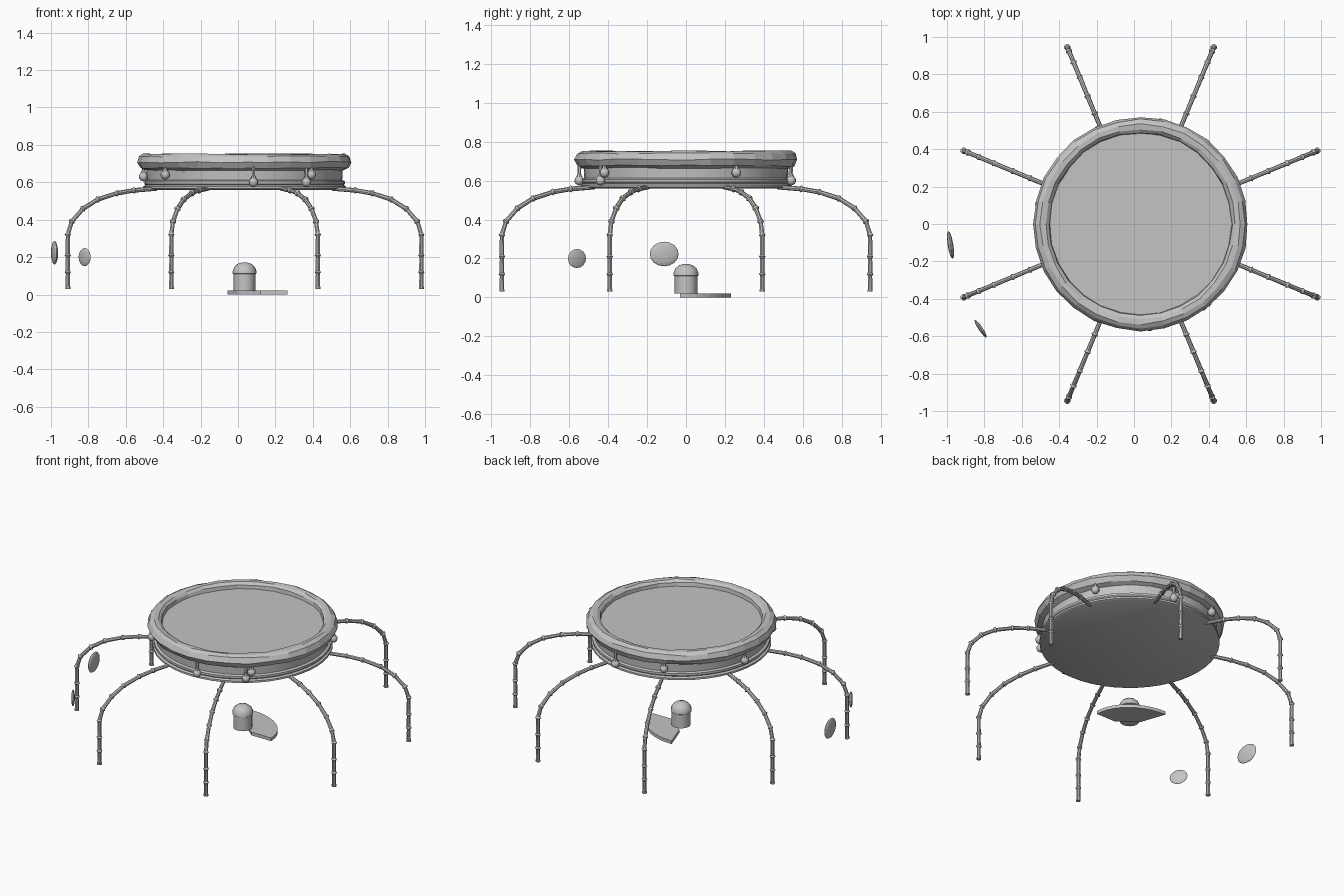
import bpy, bmesh, math, random
from mathutils import Matrix, Vector

random.seed(4)
cube = bpy.data.objects.get("Cube")
if cube:
    bpy.data.objects.remove(cube)

CX = 0.035  # centre of the platform along x

grey = bpy.data.materials.new("plain_grey")
grey.use_nodes = True
grey.diffuse_color = (0.55, 0.55, 0.55, 1)
grey.node_tree.nodes["Principled BSDF"].inputs["Base Color"].default_value = (0.55, 0.55, 0.55, 1)


def finish(name, bm, smooth=False):
    bmesh.ops.recalc_face_normals(bm, faces=bm.faces)
    mesh = bpy.data.meshes.new(name)
    bm.to_mesh(mesh)
    bm.free()
    mesh.materials.append(grey)
    obj = bpy.data.objects.new(name, mesh)
    bpy.context.collection.objects.link(obj)
    if smooth:
        bpy.ops.object.select_all(action="DESELECT")
        obj.select_set(True)
        bpy.context.view_layer.objects.active = obj
        bpy.ops.object.shade_smooth_by_angle(angle=math.radians(40))
    return obj


def lathe(profile, sides, closed=False, wobble=0.0):
    """Turn an (r, z) profile; open profiles are capped at both ends."""
    bm = bmesh.new()
    rings = []
    for r, z in profile:
        ring = []
        for i in range(sides):
            a = math.tau * i / sides
            rr = r + random.uniform(-wobble, wobble)
            zz = z + random.uniform(-wobble, wobble)
            ring.append(bm.verts.new((rr * math.cos(a), rr * math.sin(a), zz)))
        rings.append(ring)
    pairs = list(zip(rings, rings[1:]))
    if closed:
        pairs.append((rings[-1], rings[0]))
    else:
        bm.faces.new(rings[0])
        bm.faces.new(rings[-1])
    for lo, hi in pairs:
        for i in range(sides):
            j = (i + 1) % sides
            bm.faces.new((lo[i], lo[j], hi[j], hi[i]))
    return bm


# Round platform: ridged base, drum wall and sunken floor
body = lathe([(0.53, 0.56), (0.542, 0.566), (0.542, 0.578), (0.53, 0.585),
              (0.536, 0.592), (0.536, 0.606), (0.522, 0.612), (0.526, 0.68),
              (0.50, 0.712)], 48)
finish("platform_body", body, True).location.x = CX

# Uneven padded rim around the top
rim = lathe([(0.528, 0.664), (0.557, 0.676), (0.573, 0.708), (0.56, 0.738),
             (0.535, 0.752), (0.508, 0.749), (0.49, 0.735), (0.485, 0.70)],
            28, closed=True, wobble=0.004)
finish("padded_rim", rim).location.x = CX


# Jointed bamboo legs
def tube(bm, a, b, r1, r2, sides=8):
    a, b = Vector(a), Vector(b)
    d = b - a
    m = Matrix.Translation((a + b) / 2) @ d.to_track_quat("Z", "Y").to_matrix().to_4x4()
    bmesh.ops.create_cone(bm, cap_ends=True, segments=sides, radius1=r1,
                          radius2=r2, depth=d.length, matrix=m)


LEG = [(1.023, 0.03), (1.023, 0.12), (1.023, 0.21), (1.023, 0.32), (1.0, 0.39),
       (0.936, 0.458), (0.85, 0.508), (0.74, 0.541), (0.64, 0.557), (0.51, 0.566)]
for k in range(8):
    bm = bmesh.new()
    points = [Vector((r, 0, z)) for r, z in LEG]
    for n, (p, q) in enumerate(zip(points, points[1:])):
        tube(bm, p, q, 0.0125, 0.0115)
        if n:
            d = (q - points[n - 1]).normalized() * 0.009
            tube(bm, p - d, p, 0.012, 0.018)
            tube(bm, p, p + d, 0.018, 0.012)
    tube(bm, points[0], points[0] + Vector((0, 0, 0.012)), 0.0145, 0.0145)
    leg = finish(f"bamboo_leg_{k + 1}", bm, True)
    leg.location.x = CX
    leg.rotation_euler.z = math.radians(22.5 + 45 * k)

# Hanging lanterns: angle around the platform and height of the bulb
LANTERNS = [(-85, 0.60), (-53, 0.60), (-49.5, 0.64), (28, 0.64),
            (79, 0.60), (114, 0.64), (169, 0.63), (219.5, 0.64)]
for k, (angle, z) in enumerate(LANTERNS):
    bm = bmesh.new()
    bmesh.ops.create_uvsphere(bm, u_segments=10, v_segments=8, radius=0.025,
                              matrix=Matrix.Translation((0.55, 0, z)))
    tube(bm, (0.55, 0, z + 0.018), (0.55, 0, z + 0.036), 0.017, 0.008)
    tube(bm, (0.55, 0, z + 0.03), (0.548, 0, 0.695), 0.008, 0.011, 6)
    lantern = finish(f"hanging_lantern_{k + 1}", bm, True)
    lantern.location.x = CX
    lantern.rotation_euler.z = math.radians(angle)

# Domed post on the ground
post = lathe([(0.058, 0.02), (0.058, 0.115)], 16)
finish("post", post, True).location.x = CX
dome = lathe([(0.056, 0.108), (0.064, 0.113), (0.063, 0.128), (0.054, 0.149),
              (0.037, 0.164), (0.016, 0.171)], 16)
finish("post_dome", dome, True).location.x = CX

# Fan-shaped step beside the post
bm = bmesh.new()
outline = [(0.12, -0.03)]
for i in range(11):
    a = math.pi / 2 * i / 10
    outline.append((-0.055 + 0.32 * math.cos(a), -0.03 + 0.26 * math.sin(a)))
outline.append((0.0, 0.07))
face = bm.faces.new([bm.verts.new((x, y, 0)) for x, y in outline])
top = bmesh.ops.extrude_face_region(bm, geom=[face])
bmesh.ops.translate(bm, vec=(0, 0, 0.021),
                    verts=[v for v in top["geom"] if isinstance(v, bmesh.types.BMVert)])
finish("fan_step", bm)

# Two floating lens-shaped discs, each with its thin axis turned sideways
for name, pos, half, turn in [("large_disc", (-0.981, -0.112, 0.223), (0.015, 0.075, 0.063), 9),
                              ("small_disc", (-0.82, -0.56, 0.2), (0.011, 0.056, 0.049), 34)]:
    bm = bmesh.new()
    bmesh.ops.create_uvsphere(bm, u_segments=16, v_segments=8, radius=1,
                              matrix=Matrix.Rotation(math.pi / 2, 4, "Y"))
    bmesh.ops.scale(bm, vec=half, verts=bm.verts)
    disc = finish(name, bm)
    disc.location = pos
    disc.rotation_euler.z = math.radians(turn)
